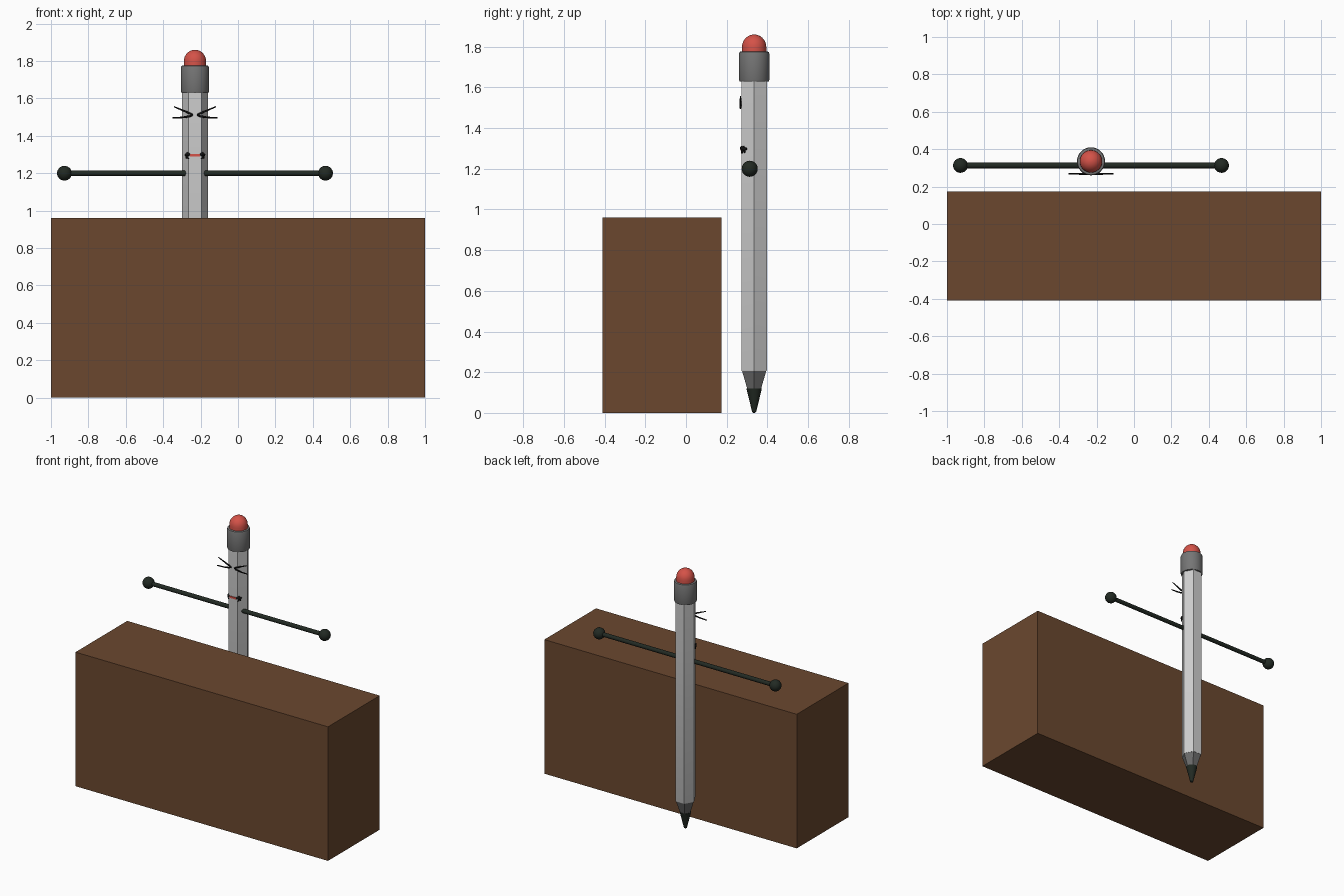
import bpy, bmesh, math
from mathutils import Vector

if "Cube" in bpy.data.objects:
    bpy.data.objects.remove(bpy.data.objects["Cube"])

CX, CY = -0.23, 0.335          # pencil axis


def material(name, rgb):
    m = bpy.data.materials.new(name)
    m.diffuse_color = (*rgb, 1)
    m.use_nodes = True
    m.node_tree.nodes["Principled BSDF"].inputs["Base Color"].default_value = m.diffuse_color
    return m


BROWN = material("brown", (0.145, 0.064, 0.028))
LIGHT = material("light_grey", (0.62, 0.62, 0.62))
METAL = material("metal_grey", (0.18, 0.18, 0.18))
DARK = material("dark_grey", (0.15, 0.15, 0.15))
BLACK = material("green_black", (0.016, 0.023, 0.017))
INK = material("ink_black", (0.006, 0.006, 0.006))
RED = material("red", (0.66, 0.085, 0.065))


def finish(name, bm, mat, smooth=True):
    bmesh.ops.recalc_face_normals(bm, faces=bm.faces)
    me = bpy.data.meshes.new(name)
    bm.to_mesh(me)
    bm.free()
    ob = bpy.data.objects.new(name, me)
    bpy.context.collection.objects.link(ob)
    me.materials.append(mat)
    if smooth:
        bpy.ops.object.select_all(action='DESELECT')
        ob.select_set(True)
        bpy.context.view_layer.objects.active = ob
        bpy.ops.object.shade_smooth_by_angle(angle=math.radians(35))
    return ob


def lathe(name, profile, segs, mat, sy=1.0):
    """Closed solid of (radius, z) rings around the pencil axis."""
    bm = bmesh.new()
    rings = []
    for r, z in profile:
        angles = [2 * math.pi * i / segs for i in range(segs)]
        rings.append([bm.verts.new((CX + r * math.cos(a), CY + sy * r * math.sin(a), z))
                      for a in angles])
    for a, b in zip(rings, rings[1:]):
        for i in range(segs):
            j = (i + 1) % segs
            bm.faces.new((a[i], a[j], b[j], b[i]))
    bm.faces.new(rings[0])
    bm.faces.new(rings[-1])
    return finish(name, bm, mat)


def rods(name, paths, mat, res=2):
    """Tubes along (x, y, z, radius) points."""
    cu = bpy.data.curves.new(name, 'CURVE')
    cu.dimensions = '3D'
    cu.bevel_depth = 1.0
    cu.bevel_resolution = res
    cu.use_fill_caps = True
    for path in paths:
        sp = cu.splines.new('POLY')
        sp.points.add(len(path) - 1)
        for p, (x, y, z, r) in zip(sp.points, path):
            p.co = (x, y, z, 1)
            p.radius = r
    cu.materials.append(mat)
    ob = bpy.data.objects.new(name, cu)
    bpy.context.collection.objects.link(ob)
    return ob


def box(name, lo, hi, mat):
    bm = bmesh.new()
    bmesh.ops.create_cube(bm, size=1)
    for v in bm.verts:
        v.co = Vector([l + (c + 0.5) * (h - l) for l, h, c in zip(lo, hi, v.co)])
    return finish(name, bm, mat, False)


# Large block in front
box("block", (-1, -0.41, 0), (1, 0.175, 0.96), BROWN)

# Pencil: hexagonal shaft, sharpened cone, lead
lathe("shaft", [(0.067, 0.205), (0.069, 0.21), (0.069, 1.64)], 6, LIGHT, 1.06 * 0.99)
lathe("sharpened_cone", [(0.036, 0.115), (0.066, 0.208)], 6, DARK, 1.05)
lathe("lead", [(0.004, 0.0), (0.010, 0.005), (0.038, 0.12)], 24, BLACK)

# Ferrule and domed eraser
lathe("ferrule", [(0.066, 1.628), (0.072, 1.63), (0.075, 1.638), (0.075, 1.765),
                  (0.072, 1.774), (0.066, 1.776)], 32, METAL)
dome = [(0.06, 1.76), (0.06, 1.795)]
dome += [(0.06 * math.cos(t), 1.797 + 0.063 * math.sin(t))
         for t in [math.radians(a) for a in (12, 24, 36, 48, 60, 70, 80, 88)]]
lathe("eraser", dome, 32, RED)

# Arms with round hands
AY, AZ, REACH = 0.313, 1.2, 0.698
rods("arms", [[(CX + s * 0.03, AY, AZ, 0.015), (CX + s * REACH, AY, AZ, 0.015)]
              for s in (-1, 1)], BLACK, 3)
for s, side in ((-1, "left"), (1, "right")):
    bm = bmesh.new()
    bmesh.ops.create_uvsphere(bm, u_segments=24, v_segments=14, radius=0.0395)
    bmesh.ops.translate(bm, verts=bm.verts, vec=(CX + s * REACH, AY, AZ))
    finish(side + "_hand", bm, BLACK)

# Squeezed eyes: two strokes on each side, meeting near the middle
EY = 0.268
strokes = []
for s in (-1, 1):
    strokes.append([(CX + s * 0.012, EY, 1.510, 0.004), (CX + s * 0.035, EY, 1.503, 0.0055),
                    (CX + s * 0.07, EY, 1.498, 0.0045), (CX + s * 0.121, EY, 1.496, 0.0035)])
    strokes.append([(CX + s * 0.012, EY, 1.512, 0.004), (CX + s * 0.035, EY, 1.523, 0.0055),
                    (CX + s * 0.07, EY, 1.538, 0.0045), (CX + s * 0.113, EY, 1.556, 0.003)])
rods("eye_strokes", strokes, INK)

# Mouth: red strip with dark curled corners wrapping onto the side facets
box("mouth", (CX - 0.026, 0.267, 1.290), (CX + 0.026, 0.275, 1.303), RED)
corners = []
for s in (-1, 1):
    corners.append([(CX + s * 0.028, 0.271, 1.298, 0.006), (CX + s * 0.036, 0.273, 1.303, 0.009),
                    (CX + s * 0.045, 0.288, 1.297, 0.009), (CX + s * 0.051, 0.298, 1.298, 0.005)])
    corners.append([(CX + s * 0.036, 0.274, 1.276, 0.004), (CX + s * 0.039, 0.278, 1.292, 0.007),
                    (CX + s * 0.042, 0.283, 1.312, 0.004)])
    corners.append([(CX + s * 0.044, 0.286, 1.296, 0.006), (CX + s * 0.046, 0.289, 1.279, 0.004)])
rods("mouth_corners", corners, INK)
